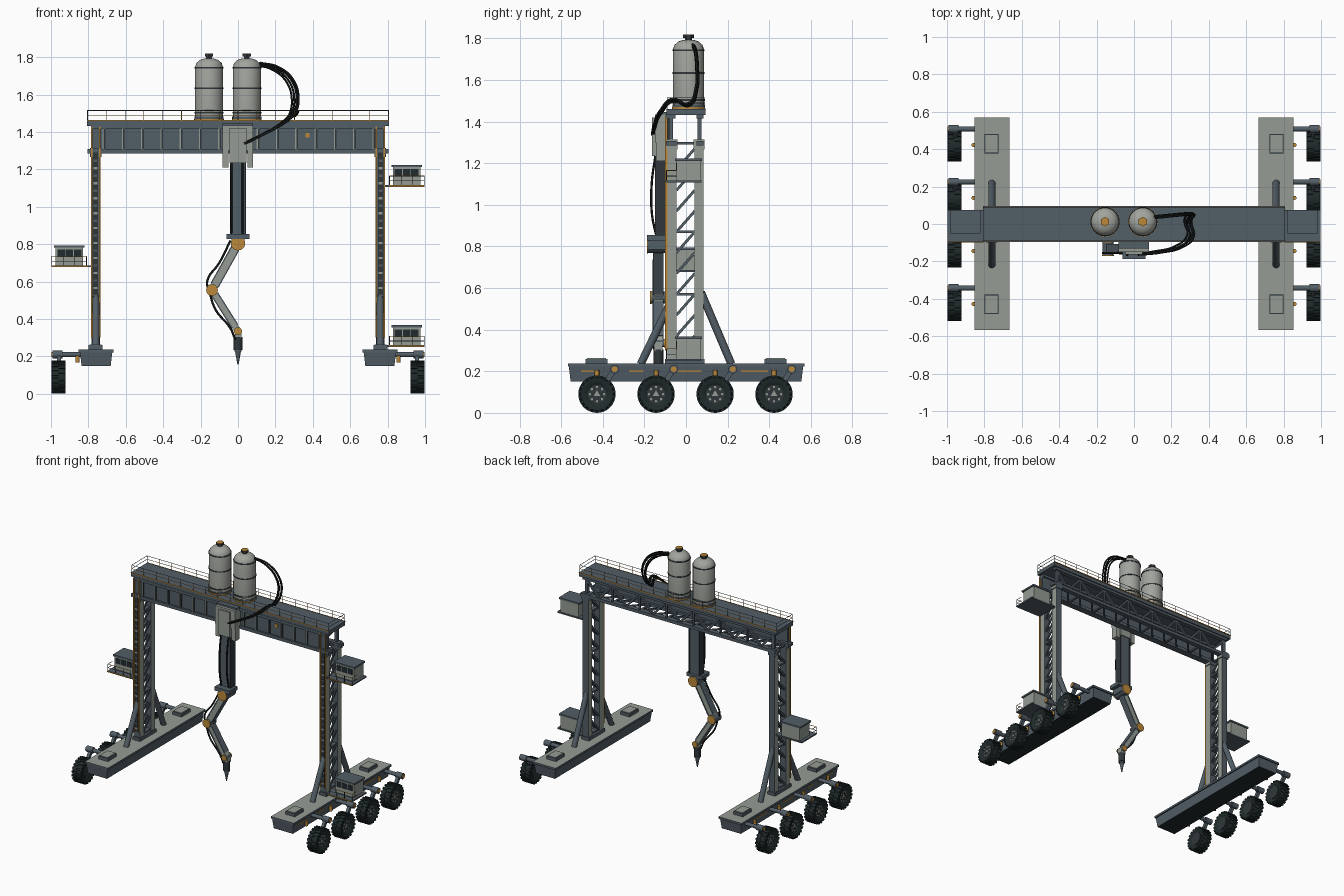
import bpy, bmesh, math
from math import pi, sin, cos
from mathutils import Vector, Matrix

cube = bpy.data.objects.get("Cube")
if cube:
    bpy.data.objects.remove(cube, do_unlink=True)

COLOURS = {
    "slate_steel": (0.085, 0.112, 0.135), "pale_paint": (0.30, 0.335, 0.295),
    "tank_grey": (0.36, 0.375, 0.34), "orange": (0.50, 0.25, 0.04),
    "dark_metal": (0.03, 0.037, 0.042), "tyre_rubber": (0.015, 0.024, 0.025),
    "hose_black": (0.007, 0.009, 0.009), "window_glass": (0.015, 0.024, 0.028),
}
MATS = []
for mat_name, rgb in COLOURS.items():
    m = bpy.data.materials.new(mat_name)
    m.use_nodes = True
    m.diffuse_color = (*rgb, 1)
    m.node_tree.nodes["Principled BSDF"].inputs["Base Color"].default_value = (*rgb, 1)
    MATS.append(m)
SLATE, PALE, TANK, ORANGE, DARK, TYRE, HOSE, GLASS = range(len(MATS))
made = []


class Part:
    """Collects primitives into one named mesh object."""

    def __init__(self, name):
        self.name, self.bm = name, bmesh.new()

    def paint(self, verts, mat, rule=None):
        for f in {f for v in verts for f in v.link_faces}:
            f.normal_update()
            f.material_index = rule(f.normal) if rule else mat

    def box(self, a, b, mat, rule=None, taper=(1, 1)):
        a, b = Vector(a), Vector(b)
        mid = (a + b) / 2
        size = [abs(q - p) for p, q in zip(a, b)]
        xf = Matrix.Translation(mid) @ Matrix.Diagonal((*size, 1))
        vs = bmesh.ops.create_cube(self.bm, size=1, matrix=xf)["verts"]
        for v in vs:
            if v.co.z < mid.z:
                v.co.x = mid.x + (v.co.x - mid.x) * taper[0]
                v.co.y = mid.y + (v.co.y - mid.y) * taper[1]
        self.paint(vs, mat, rule)

    def frame(self, a, b):
        d = b - a
        return Matrix.Translation((a + b) / 2) @ d.to_track_quat("Z", "Y").to_matrix().to_4x4()

    def bar(self, a, b, w, d, mat):
        a, b = Vector(a), Vector(b)
        xf = self.frame(a, b) @ Matrix.Diagonal((w, d, (b - a).length, 1))
        self.paint(bmesh.ops.create_cube(self.bm, size=1, matrix=xf)["verts"], mat)

    def rod(self, a, b, r, mat, r2=None, n=16):
        a, b = Vector(a), Vector(b)
        vs = bmesh.ops.create_cone(self.bm, cap_ends=True, segments=n, radius1=r,
                                   radius2=r if r2 is None else r2,
                                   depth=(b - a).length, matrix=self.frame(a, b))["verts"]
        self.paint(vs, mat)

    def lathe(self, profile, centre, axis, mat, n=28):
        # profile is a list of (radius, distance along axis)
        old = set(self.bm.verts)
        axis, c = Vector(axis), Vector(centre)
        out = axis.orthogonal().normalized()
        vs = [self.bm.verts.new(c + out * r + axis * h) for r, h in profile]
        es = [self.bm.edges.new(p) for p in zip(vs, vs[1:])]
        bmesh.ops.spin(self.bm, geom=vs + es, cent=c, axis=axis, angle=2 * pi, steps=n)
        bmesh.ops.remove_doubles(self.bm, verts=[v for v in self.bm.verts if v not in old], dist=1e-5)
        new = [v for v in self.bm.verts if v not in old]
        bmesh.ops.recalc_face_normals(self.bm, faces=list({f for v in new for f in v.link_faces}))
        self.paint(new, mat)

    def done(self):
        me = bpy.data.meshes.new(self.name)
        self.bm.to_mesh(me)
        self.bm.free()
        for m in MATS:
            me.materials.append(m)
        ob = bpy.data.objects.new(self.name, me)
        bpy.context.collection.objects.link(ob)
        made.append(ob)


def hose(name, points, r):
    cu = bpy.data.curves.new(name, "CURVE")
    cu.dimensions, cu.bevel_depth, cu.bevel_resolution, cu.resolution_u = "3D", r, 2, 6
    sp = cu.splines.new("BEZIER")
    sp.bezier_points.add(len(points) - 1)
    for bp, p in zip(sp.bezier_points, points):
        bp.co = p
        bp.handle_left_type = bp.handle_right_type = "AUTO"
    cu.materials.append(MATS[HOSE])
    bpy.context.collection.objects.link(bpy.data.objects.new(name, cu))


def pale_sides(n):
    return PALE if abs(n.x) > 0.9 else SLATE


def deck_rule(n):
    return PALE if n.z > 0.9 else TYRE if n.z < -0.9 else SLATE


WHEEL_Y = [-0.428, -0.144, 0.14, 0.423]
for s, side in ((1, "left"), (-1, "right")):
    # Undercarriage beam with deck, hatches and side markings
    p = Part(side + "_base")
    p.box((s * .672, -.563, .15), (s * .845, .563, .222), SLATE, deck_rule, (.9, .985))
    p.box((s * .665, -.567, .222), (s * .852, .57, .237), SLATE, deck_rule)
    for y in (-.43, .43):
        p.box((s * .725, y - .052, .237), (s * .80, y + .052, .26), SLATE)
        p.box((s * .731, y - .046, .26), (s * .794, y + .046, .263), PALE)
    for y in (-.47, -.24, -.02, .04, .3, .36):
        p.box((s * .838, y - .035, .197), (s * .846, y + .035, .204), ORANGE)
    p.box((s * .73, -.1, .237), (s * .79, .09, .26), SLATE)
    p.done()

    # Wheels on trailing arms
    for i, y in enumerate(WHEEL_Y, 1):
        p = Part(f"{side}_wheel_{i}")
        p.lathe([(.045, .012), (.062, .003), (.078, .002), (.084, .012), (.084, .066),
                 (.078, .078), (.062, .077), (.045, .066)], (s * .92, y, .09), (s, 0, 0), TYRE)
        for k in range(20):
            t = 2 * pi * k / 20
            for x, shift in ((.941, 0), (.979, pi / 20)):
                u = Vector((0, cos(t + shift), sin(t + shift)))
                c = Vector((s * x, y, .09))
                p.bar(c + u * .076, c + u * .0895, .036, .014, TYRE)
        p.rod((s * .925, y, .09), (s * .984, y, .09), .047, DARK, n=24)
        p.rod((s * .984, y, .09), (s * .99, y, .09), .019, PALE, n=3)
        for k in range(8):
            t = 2 * pi * k / 8
            c = Vector((s * .984, y + .034 * cos(t), .09 + .034 * sin(t)))
            p.rod(c, c + Vector((s * .004, 0, 0)), .006, PALE, n=8)
        p.done()
        p = Part(f"{side}_suspension_{i}")
        yp = y + .085
        p.rod((s * .82, yp, .21), (s * .985, yp, .21), .0135, SLATE)
        p.rod((s * .938, yp, .21), (s * .992, yp, .21), .021, SLATE)
        p.rod((s * .992, yp, .21), (s * .996, yp, .21), .014, ORANGE)
        p.bar((s * .958, yp, .21), (s * .958, y + .035, .135), .022, .024, SLATE)
        p.rod((s * .858, y, .168), (s * .858, y, .205), .011, ORANGE)
        p.done()

    # Lattice tower
    p = Part(side + "_tower")
    for y0, y1 in ((-.09, -.045), (.04, .085)):
        p.box((s * .737, y0, .24), (s * .783, y1, 1.31), SLATE, pale_sides)
        p.box((s * .73, y0 - .004, 1.265), (s * .79, y1 + .004, 1.315), SLATE, pale_sides)
    for k in range(10):
        z = .27 + k * .1
        p.bar((s * .772, -.046, z), (s * .772, .042, z + .1), .008, .013, SLATE)
        p.bar((s * .748, -.046, z), (s * .748, .042, z + .1), .008, .013, SLATE)
        if k % 3 == 0:
            p.box((s * .742, -.046, z - .006), (s * .778, .042, z + .006), SLATE)
    p.box((s * .75, .055, 1.31), (s * .77, .075, 1.44), SLATE)
    for y0, z0, y1 in ((-.075, .53, -.218), (.072, .58, .218)):
        p.rod((s * .76, y0, z0), (s * .76, y1, .235), .019, SLATE)
    p.done()

    # Ladder channel and orange edging on the tower front
    p = Part(side + "_tower_ladder")
    p.box((s * .748, -.096, .3), (s * .774, -.09, 1.29), DARK)
    for k in range(24):
        z = .32 + k * .04
        p.box((s * .749, -.1, z), (s * .773, -.094, z + .012), SLATE if k % 2 else PALE)
    for x in (.735, .778):
        p.box((s * x, -.1, .3), (s * (x + .007), -.09, 1.43), ORANGE)
    p.done()

# Front plate girder with stiffeners
p = Part("front_girder")
p.box((-.785, -.082, 1.29), (.785, -.062, 1.44), SLATE)
p.box((-.805, -.095, 1.285), (.805, -.045, 1.308), SLATE)
p.box((-.785, -.095, 1.415), (.785, -.05, 1.435), SLATE)
for k in range(-7, 8):
    x = k * .103
    p.box((x - .003, -.09, 1.308), (x + .003, -.082, 1.415), PALE)
    p.box((x + .004, -.088, 1.308), (x + .012, -.082, 1.415), DARK)
p.box((.362, -.088, 1.37), (.382, -.082, 1.395), ORANGE)
p.done()

# Rear truss and cross ties
p = Part("rear_truss")
p.box((-.805, .05, 1.285), (.805, .085, 1.308), SLATE)
p.box((-.785, .05, 1.415), (.785, .085, 1.435), SLATE)
for k in range(14):
    x, w = -.77 + k * .11, .11
    z0, z1 = (1.3, 1.425) if k % 2 else (1.425, 1.3)
    p.bar((x, .068, z0), (x + w, .068, z1), .014, .014, SLATE)
    p.bar((x, -.06, 1.297), (x + w, .06, 1.297), .012, .012, SLATE)
    if k % 2 == 0:
        p.box((x - .006, .06, 1.3), (x + .006, .075, 1.42), SLATE)
        p.box((x - .008, -.06, 1.29), (x + .008, .06, 1.302), SLATE)
p.done()

# Walkway deck with orange edging
p = Part("walkway_deck")
p.box((-.808, -.093, 1.433), (.808, .093, 1.462), SLATE)
for y in (-.095, .095):
    p.box((-.808, y - .002, 1.458), (.808, y + .002, 1.464), ORANGE)
p.done()

# Guard rails
p = Part("guard_rails")
for y in (-.09, .09):
    for z, mat in ((1.49, ORANGE), (1.515, SLATE)):
        p.rod((-.805, y, z), (.805, y, z), .0018, mat, n=6)
    for k in range(17):
        x = -.805 + k * 1.61 / 16
        p.rod((x, y, 1.46), (x, y, 1.515), .002, ORANGE if k % 2 else SLATE, n=6)
for x in (-.805, .805):
    for z in (1.49, 1.515):
        p.rod((x, -.09, z), (x, .09, z), .0018, SLATE, n=6)
p.done()

# Two storage tanks
for name, x in (("right_tank", -.155), ("left_tank", .047)):
    p = Part(name)
    p.lathe([(0, 1.47), (.073, 1.47), (.075, 1.49), (.075, 1.745), (.068, 1.768),
             (.05, 1.785), (.025, 1.793), (0, 1.795)], (x, .012, 0), (0, 0, 1), TANK, n=32)
    for z, r, h, mat in ((1.462, .079, .008, ORANGE), (1.47, .078, .012, SLATE), (1.5, .0775, .008, DARK),
                         (1.63, .0775, .008, DARK), (1.74, .0775, .008, DARK)):
        p.rod((x, .012, z), (x, .012, z + h), r, mat, n=32)
    p.rod((x, .012, 1.785), (x, .012, 1.805), .018, DARK, n=6)
    p.rod((x, .012, 1.803), (x, .012, 1.817), .026, DARK, n=6)
    p.rod((x, .012, 1.817), (x, .012, 1.82), .026, ORANGE, n=6)
    p.done()

# Carriage holding the mast
p = Part("carriage")
p.box((-.083, -.15, 1.3), (.08, -.085, 1.435), PALE)
p.box((-.045, -.163, 1.235), (.045, -.09, 1.42), PALE)
for a, b in ((-.083, -.05), (.05, .08)):
    p.box((a, -.145, 1.21), (b, -.095, 1.32), PALE)
p.box((-.083, -.13, 1.425), (.08, -.08, 1.447), SLATE)
p.done()

# Mast with edge strips, lower collar and shoulder fork
p = Part("mast")
p.box((-.04, -.145, .84), (.04, -.097, 1.25), SLATE)
for x in (-.04, .04):
    p.box((x - .004, -.149, .85), (x + .004, -.093, 1.24), DARK)
p.box((-.062, -.188, .828), (.062, -.095, .855), SLATE)
p.box((-.036, -.18, .785), (.036, -.1, .828), SLATE)
p.done()

# Jointed arm with orange joint caps
Y = -.133
shoulder, elbow, wrist = Vector((0, Y, .805)), Vector((-.139, Y, .555)), Vector((0, Y, .335))
p = Part("arm")
for a, b, w in ((shoulder, elbow, .042), (elbow, wrist, .034)):
    p.bar(a, b, .044, w, PALE)
    d = (b - a).normalized()
    side_off = Vector((d.z, 0, -d.x)) * w * .5
    for q in (side_off, -side_off):
        p.bar(a + d * .03 + q, b - d * .03 + q, .05, .007, SLATE)
for j, r, h in ((shoulder, .038, .05), (elbow, .031, .034), (wrist, .021, .028)):
    depth, cap = Vector((0, h, 0)), Vector((0, h + .005, 0))
    p.rod(j - depth, j + depth, r - .002, SLATE, n=24)
    p.rod(j - cap, j - depth, r, ORANGE, n=24)
    p.rod(j + depth, j + cap, r, ORANGE, n=24)
p.done()

# Drilling tool
p = Part("tool")
p.box((-.016, Y - .02, .295), (.02, Y + .02, .34), PALE)
p.rod((0, Y, .235), (0, Y, .305), .024, DARK)
p.rod((0, Y, .225), (0, Y, .24), .019, SLATE)
p.rod((0, Y, .157), (0, Y, .227), .003, SLATE, r2=.016)
p.done()

# Hose bundle from tank to carriage, and hoses along mast and arm
ROUTE = [(.1, .035, 1.765), (.2, .045, 1.742), (.285, .053, 1.665), (.308, .05, 1.56), (.29, .012, 1.482),
         (.305, -.06, 1.505), (.245, -.12, 1.45), (.13, -.15, 1.385), (.04, -.16, 1.34)]
for k, (dx, dy) in enumerate(((-.02, .004), (-.007, -.004), (.006, .004), (.016, -.003)), 1):
    hose(f"tank_hose_{k}", [(x + dx, y + dy, z + dx * .35) for x, y, z in ROUTE], .0055)
for k, x in enumerate((-.036, .025), 1):
    hose(f"mast_hose_{k}", [(x, -.145, 1.25), (x, -.165, 1.1), (x, -.163, .95), (x, -.14, .84)], .0055)
hose("arm_hose_upper", [(-.04, -.15, .82), (-.1, -.155, .7), (-.165, -.155, .6), (-.15, -.155, .54)], .006)
hose("arm_hose_lower", [(-.155, -.155, .55), (-.12, -.155, .45), (-.04, -.155, .35), (-.015, -.15, .29)], .006)

# Operator cabins on railed platforms
for name, s, z in (("upper_left", 1, 1.107), ("lower_left", 1, .25), ("right", -1, .677)):
    p = Part(name + "_cabin")
    p.box((s * .785, -.095, z), (s * .998, .075, z + .01), SLATE)
    p.box((s * .805, -.099, z + .002), (s * .998, -.095, z + .009), ORANGE)
    p.box((s * .828, -.045, z + .01), (s * .977, .07, z + .107), PALE)
    p.box((s * .82, -.052, z + .105), (s * .985, .076, z + .117), SLATE)
    for k in range(3):
        x = .838 + k * .044
        p.box((s * x, -.048, z + .055), (s * (x + .039), -.044, z + .095), GLASS)
    for h, mat in ((.032, SLATE), (.058, ORANGE)):
        p.rod((s * .81, -.093, z + h), (s * .996, -.093, z + h), .002, mat, n=6)
        p.rod((s * .996, -.093, z + h), (s * .996, -.045, z + h), .002, mat, n=6)
    for x in (.81, .872, .934, .996):
        p.rod((s * x, -.093, z), (s * x, -.093, z + .058), .002, DARK, n=6)
    p.done()

# Smooth the round parts, keep edges sharp
bpy.ops.object.select_all(action="DESELECT")
for ob in made:
    ob.select_set(True)
bpy.context.view_layer.objects.active = made[0]
bpy.ops.object.shade_smooth_by_angle(angle=math.radians(35))
